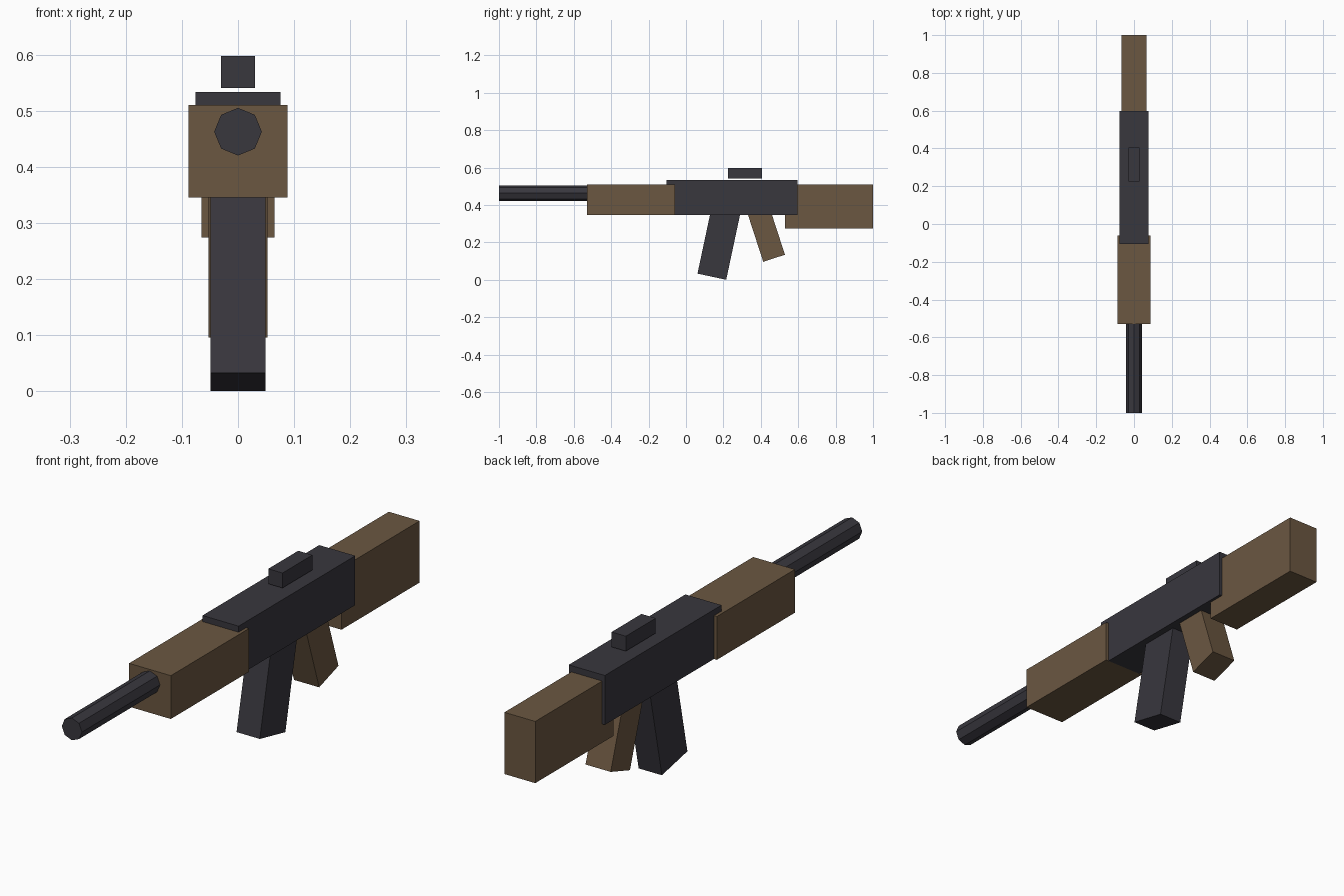
import bpy
from math import radians
from mathutils import Matrix, Vector

cube = bpy.data.objects.get("Cube")
if cube:
    bpy.data.objects.remove(cube, do_unlink=True)


def make_material(name, rgb):
    mat = bpy.data.materials.new(name)
    mat.use_nodes = True
    color = (*rgb, 1)
    mat.diffuse_color = color
    mat.node_tree.nodes["Principled BSDF"].inputs["Base Color"].default_value = color
    return mat


wood = make_material("brown wood", (0.147, 0.095, 0.053))
metal = make_material("dark metal", (0.040, 0.038, 0.048))


def box(name, half_width, y, z, mat, tilt=0, pivot=None):
    """Box spanning y and z ranges; a tilted box swings about x at its pivot (y, z)."""
    bpy.ops.mesh.primitive_cube_add(size=1)
    obj = bpy.context.object
    obj.name = obj.data.name = name
    size = Vector((2 * half_width, y[1] - y[0], z[1] - z[0]))
    center = Vector((0, (y[0] + y[1]) / 2, (z[0] + z[1]) / 2))
    place = Matrix.Translation(center) @ Matrix.Diagonal(size).to_4x4()
    if pivot:
        swing = Matrix.Translation((0, *pivot)) @ Matrix.Rotation(radians(tilt), 4, 'X')
        place = swing @ place
    obj.data.transform(place)
    obj.data.materials.append(mat)
    return obj


# Main body
box("receiver", 0.076, (-0.105, 0.597), (0.345, 0.533), metal)
box("handguard", 0.088, (-0.53, -0.06), (0.345, 0.51), wood)
box("stock", 0.065, (0.53, 1.0), (0.274, 0.509), wood)
box("rear_sight", 0.03, (0.225, 0.405), (0.54, 0.597), metal)

# Tilted parts, placed from their lowest corner
box("magazine", 0.049, (-0.157, 0), (0, 0.42), metal, -12, (0.215, 0))
box("grip", 0.053, (0, 0.122), (0, 0.32), wood, 18, (0.413, 0.096))

# Eight-sided barrel
bpy.ops.mesh.primitive_cylinder_add(
    vertices=8, radius=0.0425, depth=0.5, location=(0, -0.75, 0.4625),
    rotation=(radians(90), 0, 0))
barrel = bpy.context.object
barrel.name = barrel.data.name = "barrel"
barrel.data.materials.append(metal)
